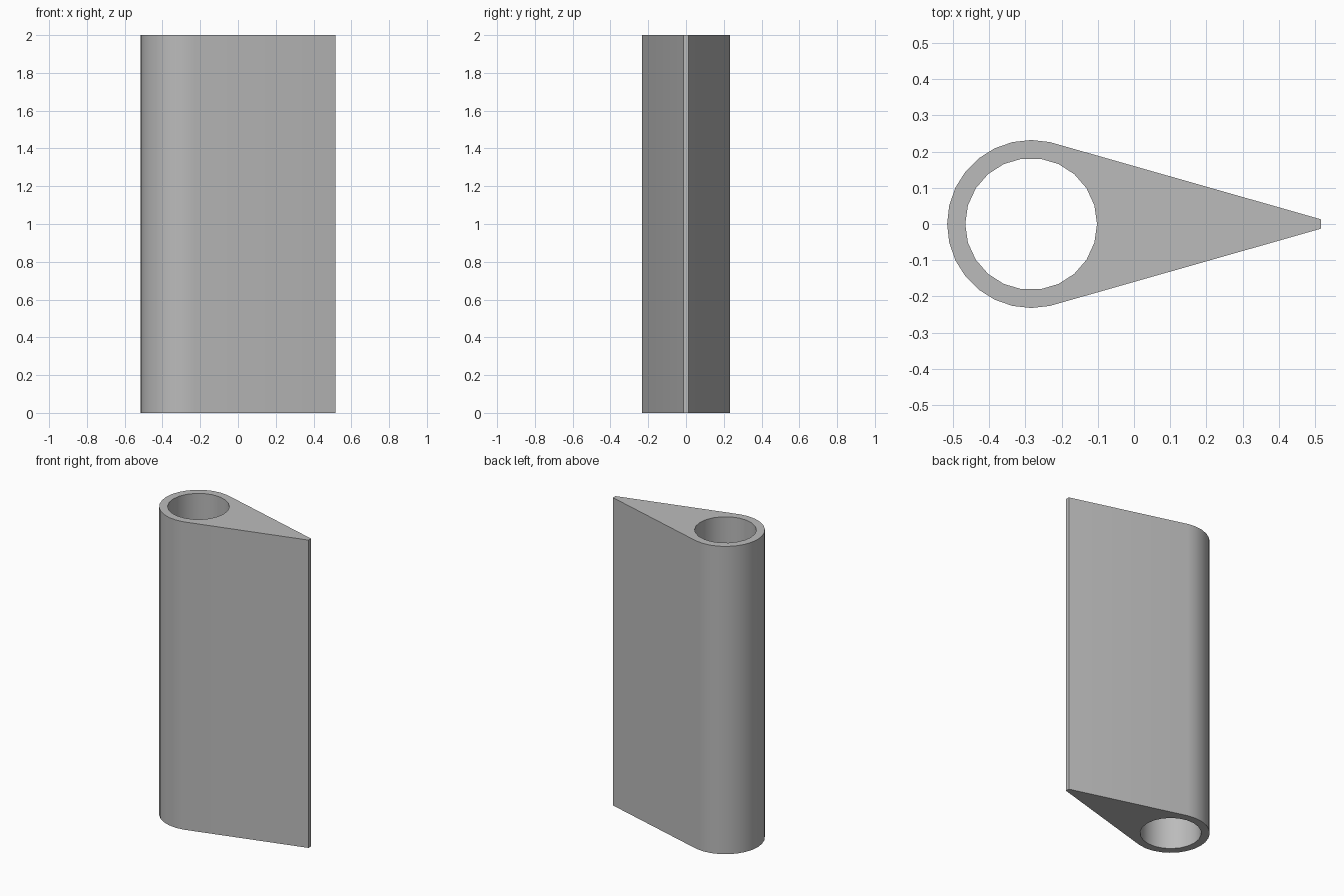
import bpy
import bmesh
from math import cos, sin, tau, radians

cube = bpy.data.objects.get("Cube")
if cube:
    bpy.data.objects.remove(cube, do_unlink=True)

HEIGHT = 2.0
CENTRE_X = -0.284
OUTER_R, INNER_R = 0.232, 0.182
TIP_X, TIP_HALF = 0.516, 0.013


def arc(radius, sides, first, last):
    """Points on a regular polygon round the tube axis."""
    return [(CENTRE_X + radius * cos(tau * i / sides), radius * sin(tau * i / sides))
            for i in range(first, last + 1)]


def add_loop(bm, points):
    verts = [bm.verts.new((x, y, 0)) for x, y in points]
    return [bm.edges.new((a, b)) for a, b in zip(verts, verts[1:] + verts[:1])]


# Teardrop outline: round nose tapering to a narrow blunt edge, with a round bore
outline = arc(OUTER_R, 28, 6, 22) + [(TIP_X, -TIP_HALF), (TIP_X, TIP_HALF)]
bore = arc(INNER_R, 22, 0, 21)

bm = bmesh.new()
edges = add_loop(bm, outline) + add_loop(bm, bore)
bmesh.ops.triangle_fill(bm, edges=edges, use_beauty=True)

# Extrude the section upwards
result = bmesh.ops.extrude_face_region(bm, geom=bm.faces[:], use_keep_orig=True)
top = [g for g in result["geom"] if isinstance(g, bmesh.types.BMVert)]
bmesh.ops.translate(bm, verts=top, vec=(0, 0, HEIGHT))
bmesh.ops.recalc_face_normals(bm, faces=bm.faces[:])

mesh = bpy.data.meshes.new("teardrop_tube")
bm.to_mesh(mesh)
bm.free()
tube = bpy.data.objects.new("teardrop_tube", mesh)
bpy.context.collection.objects.link(tube)

# Plain grey finish
grey = bpy.data.materials.new("plain grey")
grey.use_nodes = True
colour = (0.5, 0.5, 0.5, 1)
grey.diffuse_color = colour
grey.node_tree.nodes["Principled BSDF"].inputs["Base Color"].default_value = colour
mesh.materials.append(grey)

# Smooth round sides, crisp ends
bpy.context.view_layer.objects.active = tube
tube.select_set(True)
bpy.ops.object.shade_smooth_by_angle(angle=radians(30))
